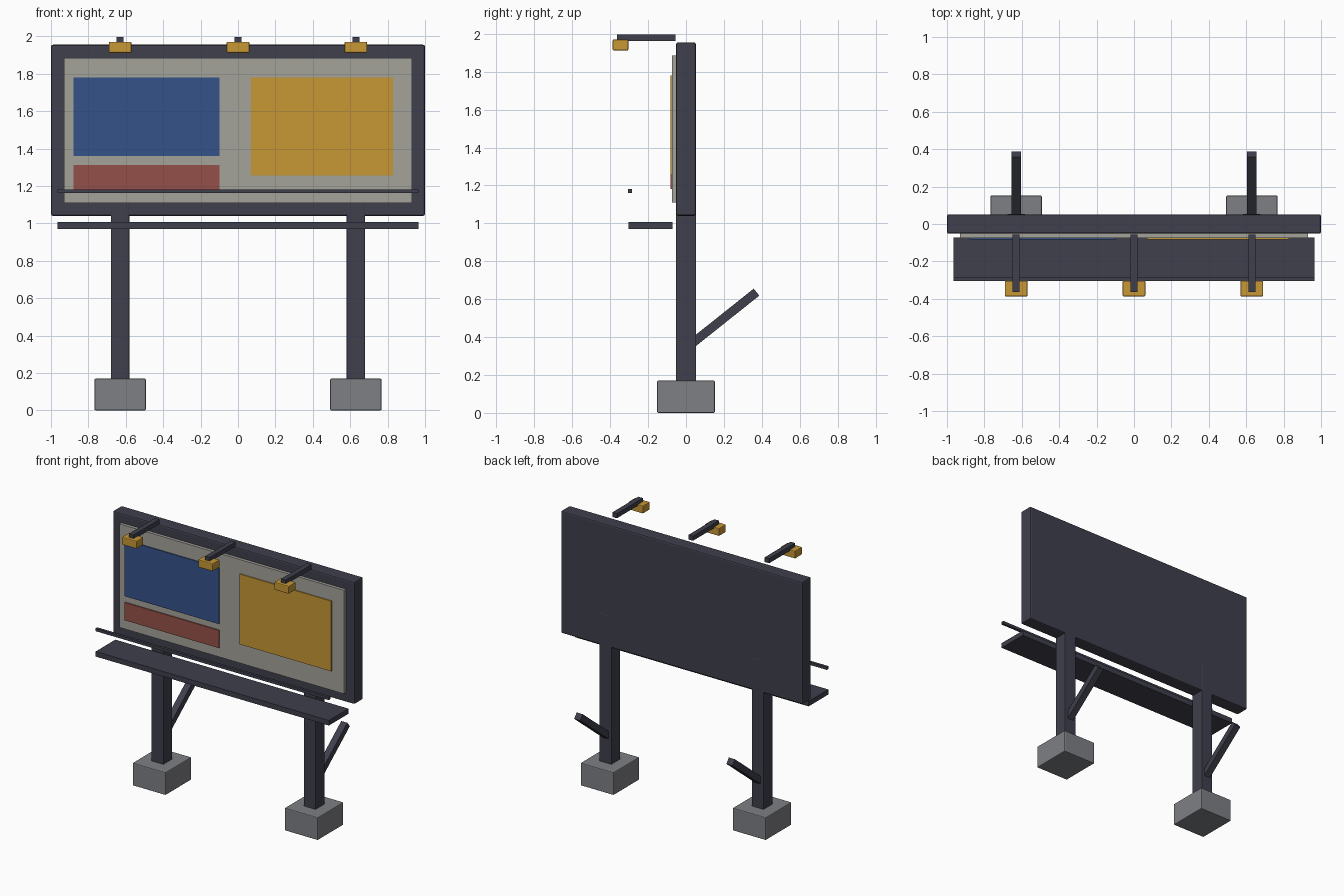
import bpy
from math import atan2, hypot

cube = bpy.data.objects.get("Cube")
if cube:
    bpy.data.objects.remove(cube, do_unlink=True)


def material(name, r, g, b):
    m = bpy.data.materials.new(name)
    m.use_nodes = True
    m.diffuse_color = (r, g, b, 1)
    m.node_tree.nodes["Principled BSDF"].inputs["Base Color"].default_value = (r, g, b, 1)
    return m


STEEL = material("dark steel", 0.05, 0.05, 0.075)
CONCRETE = material("concrete grey", 0.21, 0.215, 0.23)
PAPER = material("warm off white", 0.37, 0.36, 0.32)
BLUE = material("poster blue", 0.035, 0.085, 0.25)
RED = material("poster red", 0.30, 0.08, 0.065)
AMBER = material("amber yellow", 0.57, 0.31, 0.035)


def box(name, mat, x, y, z, bevel=0.0, tilt=0.0):
    """Box spanning the (low, high) pairs on each axis, optionally bevelled."""
    spans = (x, y, z)
    centre = [(a + b) / 2 for a, b in spans]
    bpy.ops.mesh.primitive_cube_add(size=1, location=centre)
    ob = bpy.context.object
    ob.name = name
    ob.scale = [b - a for a, b in spans]
    bpy.ops.object.transform_apply(location=False, rotation=False, scale=True)
    ob.rotation_euler.x = tilt
    ob.data.materials.append(mat)
    if bevel:
        mod = ob.modifiers.new("edge_bevel", "BEVEL")
        mod.width = bevel
        mod.segments = 2
    return ob


def around(c, half):
    return (c - half, c + half)


# Board, poster sheet and printed blocks
box("board_frame", STEEL, (-1, 1), (-0.052, 0.052), (1.04, 1.955), 0.01)
box("poster_sheet", PAPER, (-0.93, 0.93), (-0.075, -0.045), (1.11, 1.885))
PRINT = (-0.083, -0.074)
box("blue_block", BLUE, (-0.88, -0.10), PRINT, (1.36, 1.78))
box("red_block", RED, (-0.88, -0.10), PRINT, (1.18, 1.313))
box("amber_block", AMBER, (0.07, 0.83), PRINT, (1.255, 1.78))

# Service walkway and its rail
box("walkway", STEEL, (-0.965, 0.965), (-0.304, -0.072), (0.97, 1.008))
box("walkway_rail", STEEL, (-0.965, 0.965), (-0.306, -0.286), (1.161, 1.182))

# Footings, posts and rear braces
foot, tip = (0.0, 0.341), (0.372, 0.637)
dy, dz = tip[0] - foot[0], tip[1] - foot[1]
length = hypot(dy, dz)
for side, x in (("right", -0.63), ("left", 0.63)):
    box(side + "_footing", CONCRETE, around(x, 0.137), (-0.152, 0.152), (0, 0.17), 0.006)
    box(side + "_post", STEEL, around(x, 0.049), (-0.053, 0.053), (0.15, 1.28), 0.004)
    box(side + "_brace", STEEL, around(x, 0.025),
        around(foot[0] + dy / 2, length / 2), around(foot[1] + dz / 2, 0.0235),
        tilt=atan2(dz, dy))

# Overhead lamps on arms
for label, x in (("right", -0.63), ("middle", 0), ("left", 0.63)):
    box(label + "_lamp_arm", STEEL, around(x, 0.019), (-0.363, -0.056), (1.962, 1.996))
    box(label + "_lamp", AMBER, around(x, 0.061), (-0.387, -0.304), (1.912, 1.97), 0.006)
